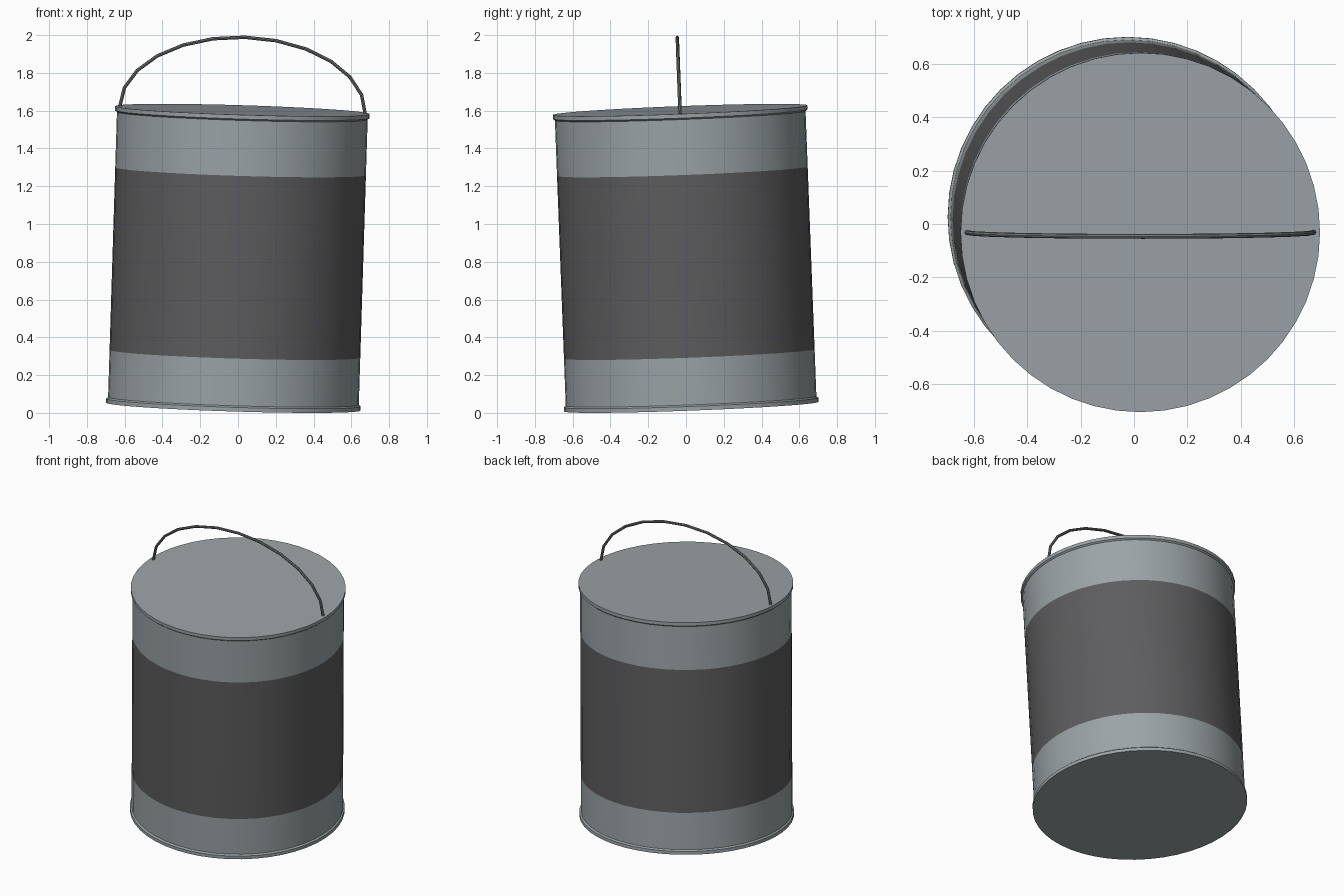
import bpy, bmesh, math
from mathutils import Vector, Matrix

cube = bpy.data.objects.get("Cube")
if cube:
    bpy.data.objects.remove(cube, do_unlink=True)


def material(name, rgb):
    mat = bpy.data.materials.new(name)
    mat.use_nodes = True
    mat.diffuse_color = (*rgb, 1)
    bsdf = mat.node_tree.nodes["Principled BSDF"]
    bsdf.inputs["Base Color"].default_value = (*rgb, 1)
    return mat


METAL = material("tin grey", (0.33, 0.37, 0.385))
LABEL = material("dark grey wrap", (0.11, 0.11, 0.115))
WIRE = material("wire grey", (0.18, 0.19, 0.195))

SIDES = 48
HEIGHT = 1.572
BODY_R, RIM_R = 0.664, 0.674
LABEL_LOW, LABEL_HIGH = 0.28, 1.248

# The whole can leans slightly
axis = Vector((0.031, -0.038, 1)).normalized()
lean = Vector((0, 0, 1)).rotation_difference(axis).to_matrix().to_4x4()
tilt = Matrix.Translation((-0.025, 0.028, 0.033)) @ lean


def finish(obj):
    obj.matrix_world = tilt
    bpy.ops.object.select_all(action='DESELECT')
    obj.select_set(True)
    bpy.context.view_layer.objects.active = obj
    bpy.ops.object.shade_smooth_by_angle(angle=math.radians(30))


# Can: lathed profile with a small lip at each end
profile = [(RIM_R, 0), (RIM_R, 0.022), (BODY_R, 0.03),
           (BODY_R, LABEL_LOW), (BODY_R, LABEL_HIGH),
           (BODY_R, HEIGHT - 0.03), (RIM_R, HEIGHT - 0.022), (RIM_R, HEIGHT)]
bm = bmesh.new()
rings = []
for r, z in profile:
    angles = [2 * math.pi * i / SIDES for i in range(SIDES)]
    rings.append([bm.verts.new((r * math.cos(a), r * math.sin(a), z)) for a in angles])
for low, high in zip(rings, rings[1:]):
    for i in range(SIDES):
        j = (i + 1) % SIDES
        face = bm.faces.new((low[i], low[j], high[j], high[i]))
        # Wrap colour on the middle band
        face.material_index = int(low[0].co.z >= LABEL_LOW and high[0].co.z <= LABEL_HIGH + 0.001)
bm.faces.new(rings[-1])
bm.faces.new(rings[0][::-1])
mesh = bpy.data.meshes.new("can_body")
bm.to_mesh(mesh)
bm.free()
mesh.materials.append(METAL)
mesh.materials.append(LABEL)
can = bpy.data.objects.new("can_body", mesh)
bpy.context.collection.objects.link(can)
finish(can)

# Wire handle: half ellipse standing on the lid
STEPS = 12
curve = bpy.data.curves.new("wire_handle", 'CURVE')
curve.dimensions = '3D'
curve.bevel_depth = 0.009
curve.bevel_resolution = 2
curve.use_fill_caps = True
spline = curve.splines.new('POLY')
spline.points.add(STEPS)
for i, p in enumerate(spline.points):
    a = math.pi * i / STEPS
    p.co = (-0.65 * math.cos(a), 0, HEIGHT + 0.386 * math.sin(a), 1)
curve.materials.append(WIRE)
handle = bpy.data.objects.new("wire_handle", curve)
bpy.context.collection.objects.link(handle)
bpy.ops.object.select_all(action='DESELECT')
handle.select_set(True)
bpy.context.view_layer.objects.active = handle
bpy.ops.object.convert(target='MESH')
finish(bpy.context.view_layer.objects.active)
